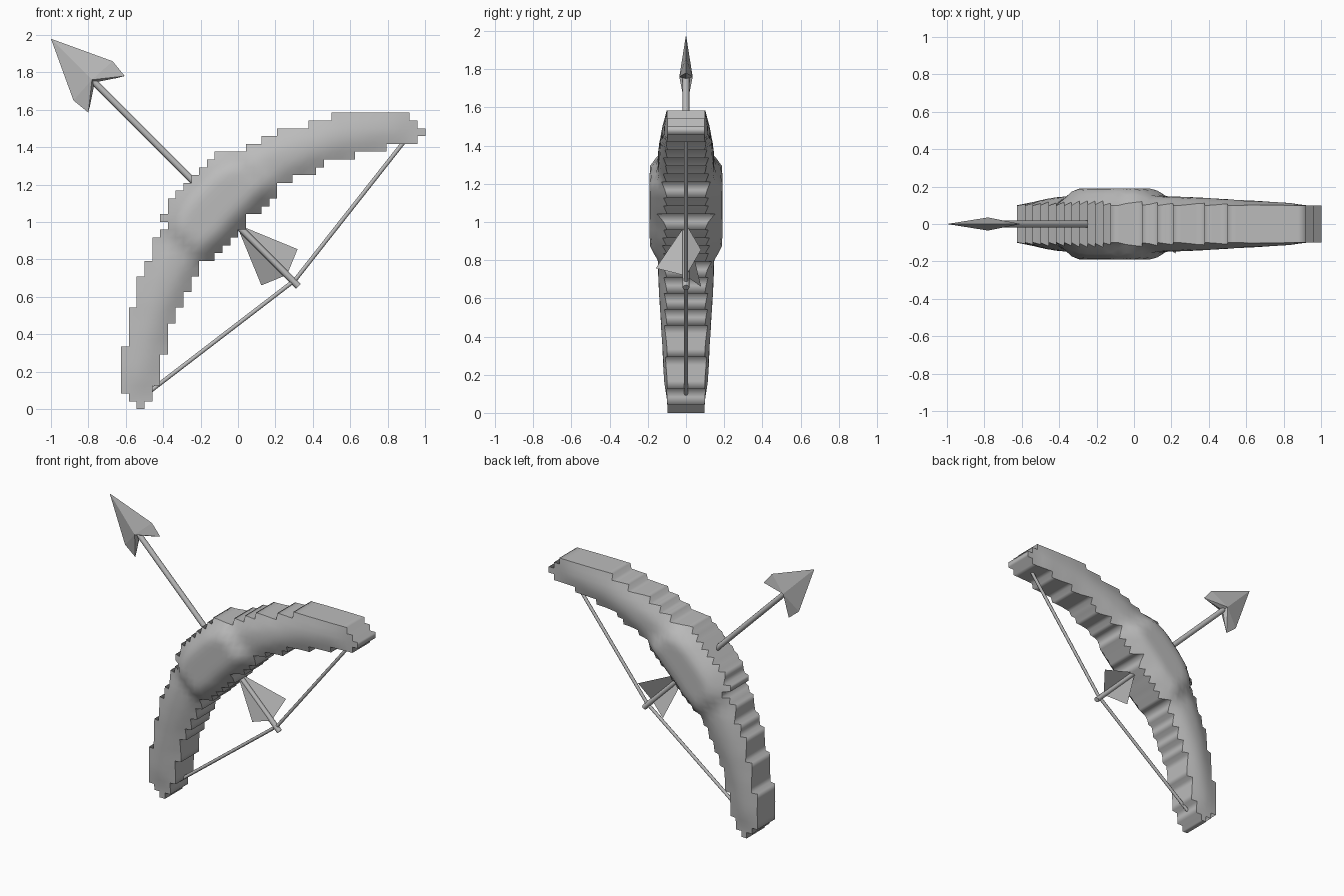
import bpy, bmesh, math
from mathutils import Vector

if "Cube" in bpy.data.objects:
    bpy.data.objects.remove(bpy.data.objects["Cube"])

grey = bpy.data.materials.new("plain grey")
grey.use_nodes = True
COLOUR = (0.5, 0.5, 0.5, 1)
grey.diffuse_color = COLOUR
grey.node_tree.nodes["Principled BSDF"].inputs["Base Color"].default_value = COLOUR


def finish(bm, name, smooth_angle=None):
    bmesh.ops.recalc_face_normals(bm, faces=bm.faces)
    mesh = bpy.data.meshes.new(name)
    bm.to_mesh(mesh)
    bm.free()
    mesh.materials.append(grey)
    obj = bpy.data.objects.new(name, mesh)
    bpy.context.collection.objects.link(obj)
    if smooth_angle:
        bpy.ops.object.select_all(action="DESELECT")
        obj.select_set(True)
        bpy.context.view_layer.objects.active = obj
        bpy.ops.object.shade_smooth_by_angle(angle=math.radians(smooth_angle))
    return obj


def rod(name, start, end, radius, sides=8):
    start, end = Vector(start), Vector(end)
    bm = bmesh.new()
    bmesh.ops.create_cone(bm, cap_ends=True, segments=sides, radius1=radius,
                          radius2=radius, depth=(end - start).length)
    turn = (end - start).to_track_quat("Z", "Y").to_matrix().to_4x4()
    bm.transform(turn)
    bmesh.ops.translate(bm, verts=bm.verts, vec=(start + end) / 2)
    return finish(bm, name, 50)


# Bow limb: stepped crescent given as first and last cell of each row
CELL = 0.0417
FIRST = [2, 1] + [0] * 6 + [1] * 5 + [2] * 4 + [3] * 2 + [4] * 3 + [
    5, 6, 5, 6, 6, 7, 8, 9, 10, 11, 12, 16, 18, 20, 24, 27]
LAST = [3, 4, 4] + [5] * 4 + [6] * 4 + [7, 7, 8, 8, 9, 9, 10, 10, 12, 13, 14, 15,
        16, 16, 18, 19, 20, 20, 22, 25, 26, 30, 34, 38, 39, 38, 37]
cells = {(i, k) for k, (a, b) in enumerate(zip(FIRST, LAST)) for i in range(a, b)}


def step(a, b, x):
    t = min(1, max(0, (x - a) / (b - a)))
    return t * t * (3 - 2 * t)


def half_depth(i, k):
    # Share of nearby cells that are filled tells how far inside the edge we are
    reach, total, filled = 3, 0, 0
    for di in range(-reach, reach):
        for dk in range(-reach, reach):
            if math.hypot(di + 0.5, dk + 0.5) <= reach:
                total += 1
                filled += (i + di, k + dk) in cells
    inside = step(0.36, 0.94, filled / total)
    along = abs(-0.625 + i * CELL + k * CELL - 0.98) / math.sqrt(2)
    crown = 0.148 - 0.035 * step(0.3, 1.1, along)
    crown += 0.042 * (1 - step(0.22, 0.31, along))
    return 0.098 + (crown - 0.098) * inside


bm = bmesh.new()
grid = {}


def corner(i, k, side):
    if (i, k, side) not in grid:
        grid[i, k, side] = bm.verts.new(
            (-0.625 + i * CELL, side * half_depth(i, k), k * CELL))
    return grid[i, k, side]


for i, k in sorted(cells):
    ring = [(i, k), (i + 1, k), (i + 1, k + 1), (i, k + 1)]
    for side in (-1, 1):
        bm.faces.new([corner(*p, side) for p in ring])
    neighbours = [(i, k - 1), (i + 1, k), (i, k + 1), (i - 1, k)]
    for n, outside in enumerate(neighbours):
        if outside not in cells:
            p, q = ring[n], ring[(n + 1) % 4]
            wall = bm.faces.new([corner(*p, -1), corner(*q, -1),
                                 corner(*q, 1), corner(*p, 1)])
            # The rim stays crisp while the steps blend into each other
            wall.edges[0].smooth = wall.edges[2].smooth = False
for face in bm.faces:
    face.smooth = True
finish(bm, "bow_limb")


# Arrow frame: u runs back from the tip, v sideways, y is depth
def on_arrow(u, v=0.0, y=0.0):
    r = math.sqrt(0.5)
    return Vector((-1 + (u + v) * r, y, 1.98 + (v - u) * r))


rod("arrow_shaft", on_arrow(0.3), on_arrow(1.872), 0.018)

# Barbed arrowhead with a raised centre
bm = bmesh.new()
half = [(0, 0), (0.318, 0.148), (0.42, 0.138), (0.4, 0.104), (0.33, 0)]
for mirror in (-1, 1):
    for depth in (-0.035, 0.035):
        for a, b in zip(half, half[1:]):
            bm.faces.new([bm.verts.new(p) for p in (
                on_arrow(0.31, 0, depth), on_arrow(a[0], a[1] * mirror),
                on_arrow(b[0], b[1] * mirror))])
bmesh.ops.remove_doubles(bm, verts=bm.verts, dist=0.0005)
finish(bm, "arrowhead")

# Three fletching vanes around the shaft
for n, name in enumerate(("front_vane", "upper_vane", "lower_vane")):
    angle = n * math.tau / 3
    v, y = 0.158 * math.sin(angle), -0.158 * math.cos(angle)
    bm = bmesh.new()
    bm.faces.new([bm.verts.new(p) for p in (
        on_arrow(1.4), on_arrow(1.728, v, y), on_arrow(1.785))])
    finish(bm, name)

# Drawn bowstring
nock = (0.305, 0, 0.69)
rod("upper_string", nock, (0.9, 0, 1.445), 0.011)
rod("lower_string", nock, (-0.49, 0, 0.08), 0.011)
